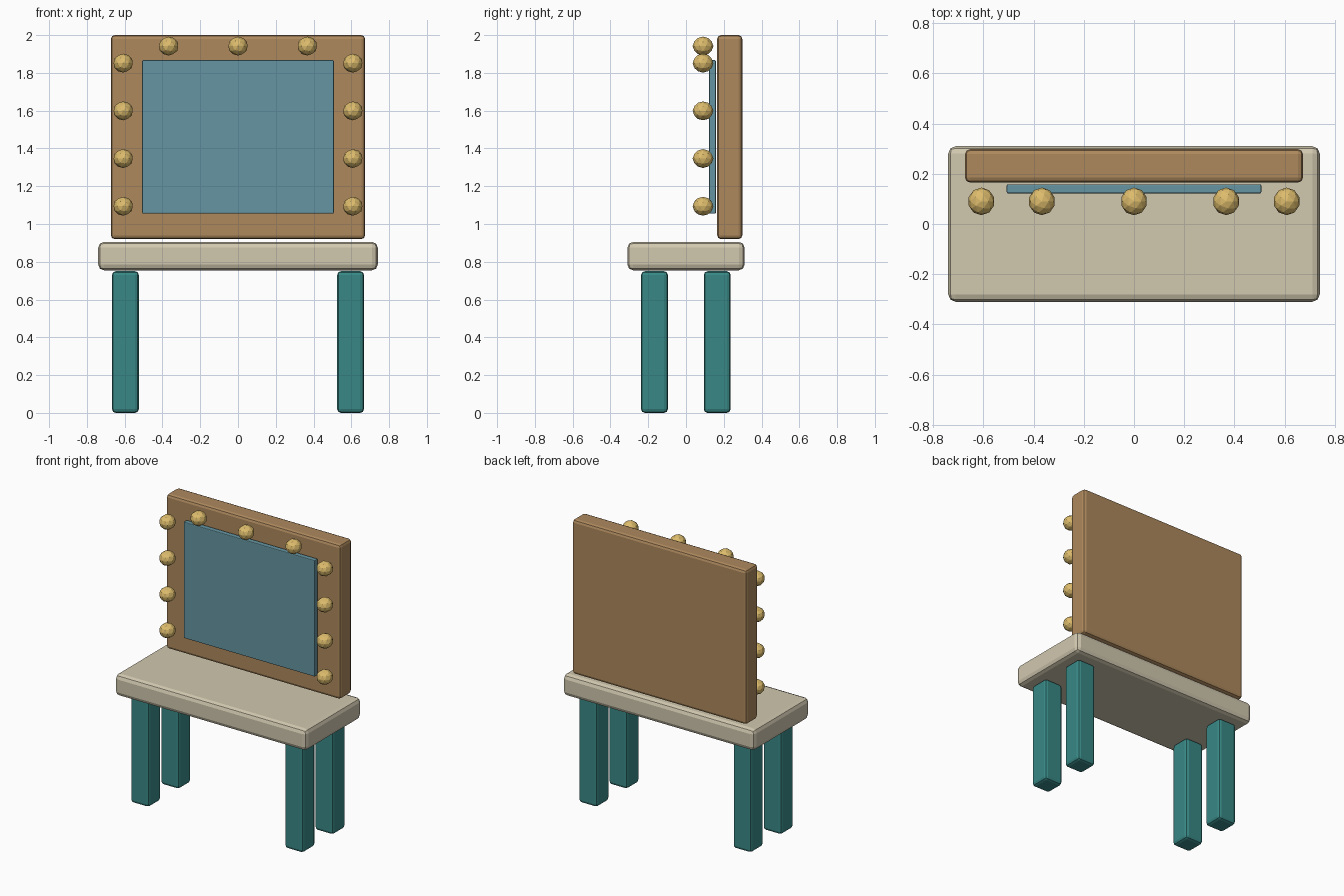
import bpy

if "Cube" in bpy.data.objects:
    bpy.data.objects.remove(bpy.data.objects["Cube"])


def material(name, rgb):
    m = bpy.data.materials.new(name)
    m.diffuse_color = (*rgb, 1)
    m.use_nodes = True
    m.node_tree.nodes["Principled BSDF"].inputs["Base Color"].default_value = m.diffuse_color
    return m


wood = material("wood", (0.42, 0.25, 0.11))
cream = material("cream", (0.64, 0.58, 0.43))
teal = material("teal", (0.04, 0.25, 0.24))
glass = material("glass", (0.13, 0.30, 0.36))
gold = material("gold", (0.72, 0.50, 0.15))


def box(name, lo, hi, bevel, mat):
    """Bevelled box between two opposite corners."""
    bpy.ops.mesh.primitive_cube_add(
        size=1, location=[(a + b) / 2 for a, b in zip(lo, hi)])
    o = bpy.context.object
    o.name = name
    o.scale = [b - a for a, b in zip(lo, hi)]
    bpy.ops.object.transform_apply(location=False, rotation=False, scale=True)
    o.data.materials.append(mat)
    mod = o.modifiers.new("bevel", 'BEVEL')
    mod.width = bevel
    mod.segments = 2
    return o


def bulb(name, x, z):
    bpy.ops.mesh.primitive_ico_sphere_add(
        subdivisions=2, radius=1, location=(x, 0.09, z))
    o = bpy.context.object
    o.name = name
    o.scale = (0.053, 0.055, 0.05)
    o.data.materials.append(gold)


# table top
box("table_top", (-0.74, -0.31, 0.755), (0.74, 0.31, 0.905), 0.03, cream)

# four legs
for side, x in (("left", -0.596), ("right", 0.596)):
    for end, y in (("front", -0.167), ("back", 0.165)):
        box(f"{end}_{side}_leg", (x - 0.071, y - 0.071, 0.0),
            (x + 0.071, y + 0.071, 0.75), 0.02, teal)

# mirror frame and glass
box("mirror_frame", (-0.673, 0.165, 0.92), (0.673, 0.298, 2.0), 0.02, wood)
box("mirror_glass", (-0.507, 0.122, 1.055), (0.507, 0.158, 1.867), 0.005, glass)

# bulbs down both sides
for side, x in (("left", -0.608), ("right", 0.608)):
    for i in range(4):
        bulb(f"{side}_bulb_{i + 1}", x, 1.094 + 0.2525 * i)

# bulbs along the top
for i in range(3):
    bulb(f"top_bulb_{i + 1}", (i - 1) * 0.367, 1.942)
